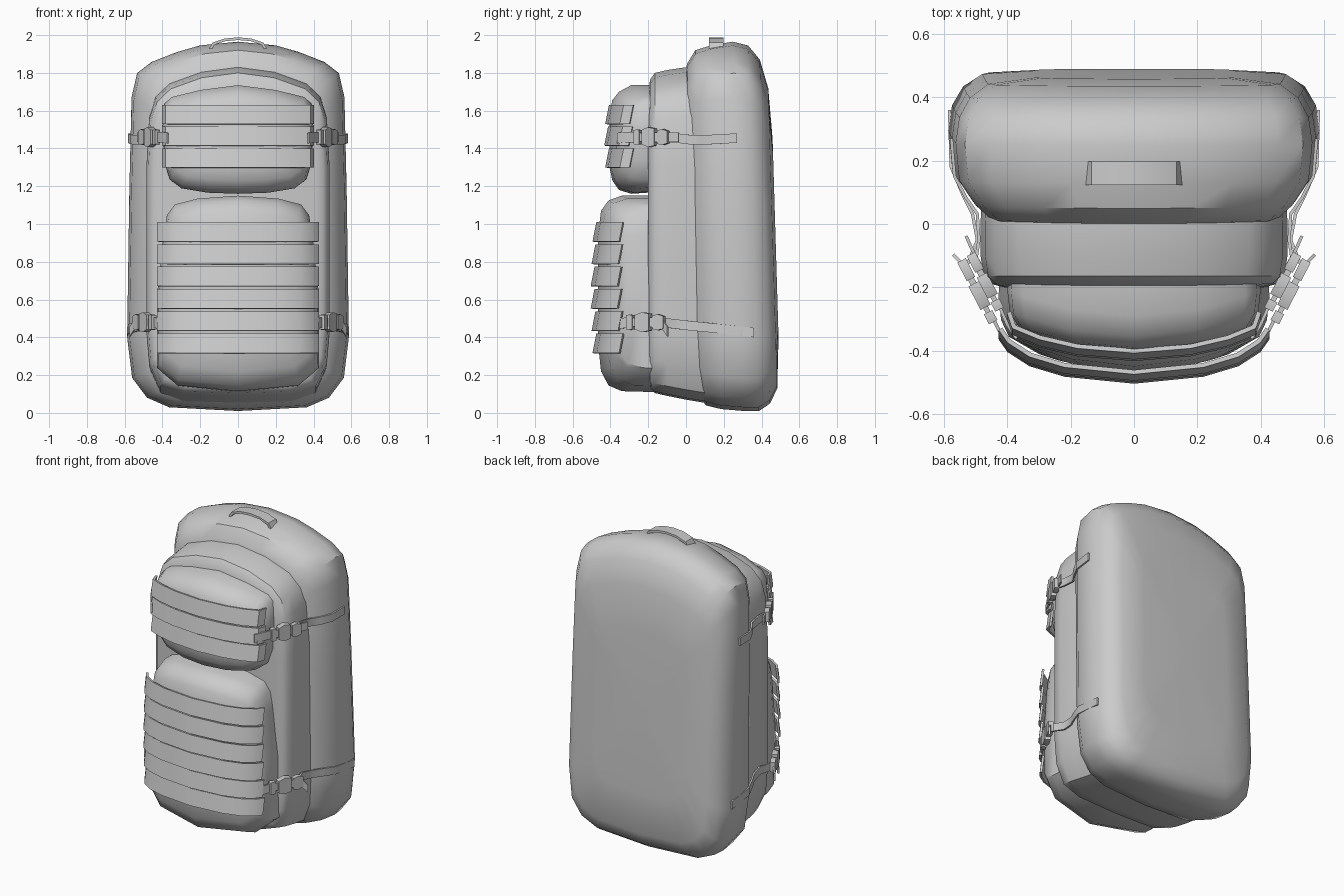
import bpy, bmesh
from math import radians
from mathutils import Vector

cube = bpy.data.objects.get("Cube")
if cube:
    bpy.data.objects.remove(cube)

grey = bpy.data.materials.new("grey_fabric")
grey.use_nodes = True
grey.diffuse_color = (0.6, 0.6, 0.6, 1)
grey.node_tree.nodes["Principled BSDF"].inputs["Base Color"].default_value = (0.6, 0.6, 0.6, 1)


def finish(name, bm, mirror=False, angle=38):
    bmesh.ops.recalc_face_normals(bm, faces=bm.faces[:])
    me = bpy.data.meshes.new(name)
    bm.to_mesh(me)
    bm.free()
    me.materials.append(grey)
    ob = bpy.data.objects.new(name, me)
    bpy.context.collection.objects.link(ob)
    bpy.ops.object.select_all(action="DESELECT")
    ob.select_set(True)
    bpy.context.view_layer.objects.active = ob
    bpy.ops.object.shade_smooth_by_angle(angle=radians(angle))
    if mirror:
        ob.modifiers.new("Mirror", "MIRROR")
    return ob


def pouch(name, half, rings, bow=0.0, lean=0.0):
    """Loft a mirrored front outline through rings of (y, half width, bottom, top)."""
    outline = half + [(-u, v) for u, v in half[-2:0:-1]]
    bm = bmesh.new()

    def place(x, y, z):
        return bm.verts.new((x, y + bow * x * x + lean * (z - 0.9), z))

    loops = [[place(u * w, y, lo + v * (hi - lo)) for u, v in outline]
             for y, w, lo, hi in rings]
    n = len(outline)
    for a, b in zip(loops, loops[1:]):
        for i in range(n):
            j = (i + 1) % n
            bm.faces.new((a[i], a[j], b[j], b[i]))
    # close both ends with a fan
    for loop, (y, w, lo, hi) in ((loops[0], rings[0]), (loops[-1], rings[-1])):
        tip = place(0, y, (lo + hi) / 2)
        for i in range(n):
            bm.faces.new((loop[i], loop[(i + 1) % n], tip))
    return finish(name, bm)


def ribbon(name, path, across, thick, mirror=False):
    """Flat webbing along a path; across is the vector over its width."""
    bm = bmesh.new()
    half = Vector(across) / 2
    rows = [(bm.verts.new(Vector(p) - half), bm.verts.new(Vector(p) + half)) for p in path]
    for a, b in zip(rows, rows[1:]):
        bm.faces.new((a[0], b[0], b[1], a[1]))
    bmesh.ops.recalc_face_normals(bm, faces=bm.faces[:])
    bmesh.ops.solidify(bm, geom=bm.faces[:], thickness=thick)
    return finish(name, bm, mirror)


def buckle(name, start, end, z):
    """Side-release buckle: bar, swollen body and tongue, from start to end in plan."""
    bm = bmesh.new()
    a, b = Vector((*start, z)), Vector((*end, z))
    along = b - a
    out = Vector((along.y, -along.x, 0)).normalized()
    # each part: start, end, height at start, middle and end, thickness
    for s, e, h0, h1, h2, t in ((0, .16, .075, .08, .075, .03), (.13, .28, .045, .045, .05, .016),
                                (.24, .62, .075, .105, .09, .036), (.6, .74, .05, .05, .05, .02),
                                (.7, 1, .07, .085, .065, .03)):
        upper = [(s, h0), ((s + e) / 2, h1), (e, h2)]
        shape = [(k, h / 2) for k, h in upper] + [(k, -h / 2) for k, h in reversed(upper)]
        sides = [[bm.verts.new(a + along * k + out * d + Vector((0, 0, h))) for k, h in shape]
                 for d in (-t / 2, t / 2)]
        for side in sides:
            bm.faces.new(side)
        for i in range(len(shape)):
            j = (i + 1) % len(shape)
            bm.faces.new((sides[0][i], sides[0][j], sides[1][j], sides[1][i]))
    return finish(name, bm, mirror=True)


# main compartment
pouch("main_compartment",
      [(0, 1), (.34, .99), (.55, .972), (.78, .945), (.91, .915), (.96, .85), (.98, .6),
       (1, .2), (.955, .09), (.82, .036), (.62, .01), (0, 0)],
      [(.02, .43, .18, 1.79), (.035, .47, .1, 1.85), (.08, .52, .04, 1.92), (.16, .575, .02, 1.945),
       (.28, .587, .01, 1.965), (.36, .575, .01, 1.945), (.42, .54, .05, 1.87),
       (.46, .48, .13, 1.72), (.475, .32, .4, 1.45)], lean=-.03)

# middle compartment
pouch("middle_compartment",
      [(0, 1), (.4, .985), (.75, .95), (.9, .91), (.97, .85), (1, .7), (1, .2),
       (.97, .1), (.85, .03), (.6, .005), (0, 0)],
      [(.12, .48, .05, 1.83), (0, .485, .07, 1.83), (-.1, .485, .09, 1.815), (-.165, .475, .105, 1.80),
       (-.19, .45, .13, 1.765), (-.2, .41, .19, 1.70)])

# upper pocket
pouch("upper_pocket",
      [(0, 1), (.5, .955), (.88, .89), (.97, .83), (1, .6), (.98, .3), (.9, .13),
       (.75, .05), (.4, .01), (0, 0)],
      [(-.14, .39, 1.17, 1.735), (-.29, .4, 1.16, 1.735), (-.355, .393, 1.18, 1.70),
       (-.39, .365, 1.23, 1.655), (-.405, .28, 1.3, 1.58)], bow=.5)

# lower pocket
pouch("lower_pocket",
      [(0, 1), (.5, .985), (.78, .955), (.88, .9), (.92, .8), (1, .5), (1, .12),
       (.95, .1), (.75, .03), (0, 0)],
      [(-.16, .42, .11, 1.15), (-.34, .428, .115, 1.15), (-.41, .42, .145, 1.125),
       (-.45, .395, .22, 1.07), (-.465, .3, .36, .95)], bow=.6)

# horizontal webbing rows on the two pockets
def webbing(name, half, top, count, pitch, height, bulge):
    path = half + [(-x, y) for x, y in half[-2::-1]]
    for i in range(count):
        z = top - i * pitch - height / 2
        push = bulge * (1 - abs(2 * i / (count - 1) - 1))
        ribbon(f"{name}_{i + 1}", [(x, y - push, z) for x, y in path],
               (0, .02, height), .014)


webbing("upper_webbing", [(.402, -.29), (.385, -.34), (.3, -.375), (.18, -.403), (0, -.418)],
        1.63, 3, .115, .1, .005)
webbing("lower_webbing", [(.428, -.345), (.4, -.385), (.33, -.43), (.22, -.463), (0, -.485)],
        1.01, 6, .118, .103, .012)

# carry handle
arch = [(.16, 1.915), (.135, 1.96), (.07, 1.982), (0, 1.988)]
ribbon("carry_handle", [(x, .16, z) for x, z in arch] + [(-x, .16, z) for x, z in arch[-2::-1]],
       (0, .075, 0), .014)

# compression straps and buckles on both sides
buckle("upper_buckle", (.425, -.27), (.515, -.095), 1.46)
buckle("lower_buckle", (.445, -.31), (.545, -.115), .48)
ribbon("upper_front_strap", [(.375, -.365, 1.455), (.405, -.32, 1.46), (.435, -.25, 1.46)],
       (0, 0, .055), .01, True)
ribbon("lower_front_strap", [(.41, -.375, .47), (.43, -.34, .475), (.455, -.29, .48)],
       (0, 0, .055), .01, True)
ribbon("upper_side_strap", [(.505, -.115, 1.46), (.495, -.05, 1.455), (.5, .03, 1.445),
                            (.535, .08, 1.445), (.572, .15, 1.448), (.582, .27, 1.455)],
       (0, 0, .05), .01, True)
ribbon("lower_side_strap", [(.535, -.135, .48), (.5, -.05, .47), (.515, .03, .46),
                            (.545, .09, .455), (.583, .18, .445), (.588, .36, .425)],
       (0, 0, .05), .01, True)
# loose strap ends behind the buckles
ribbon("upper_strap_end", [(.49, -.13, 1.46), (.515, -.085, 1.46), (.535, -.04, 1.46)],
       (0, 0, .05), .01, True)
ribbon("lower_strap_end", [(.53, -.15, .48), (.555, -.12, .46), (.575, -.1, .43)],
       (0, 0, .05), .01, True)
